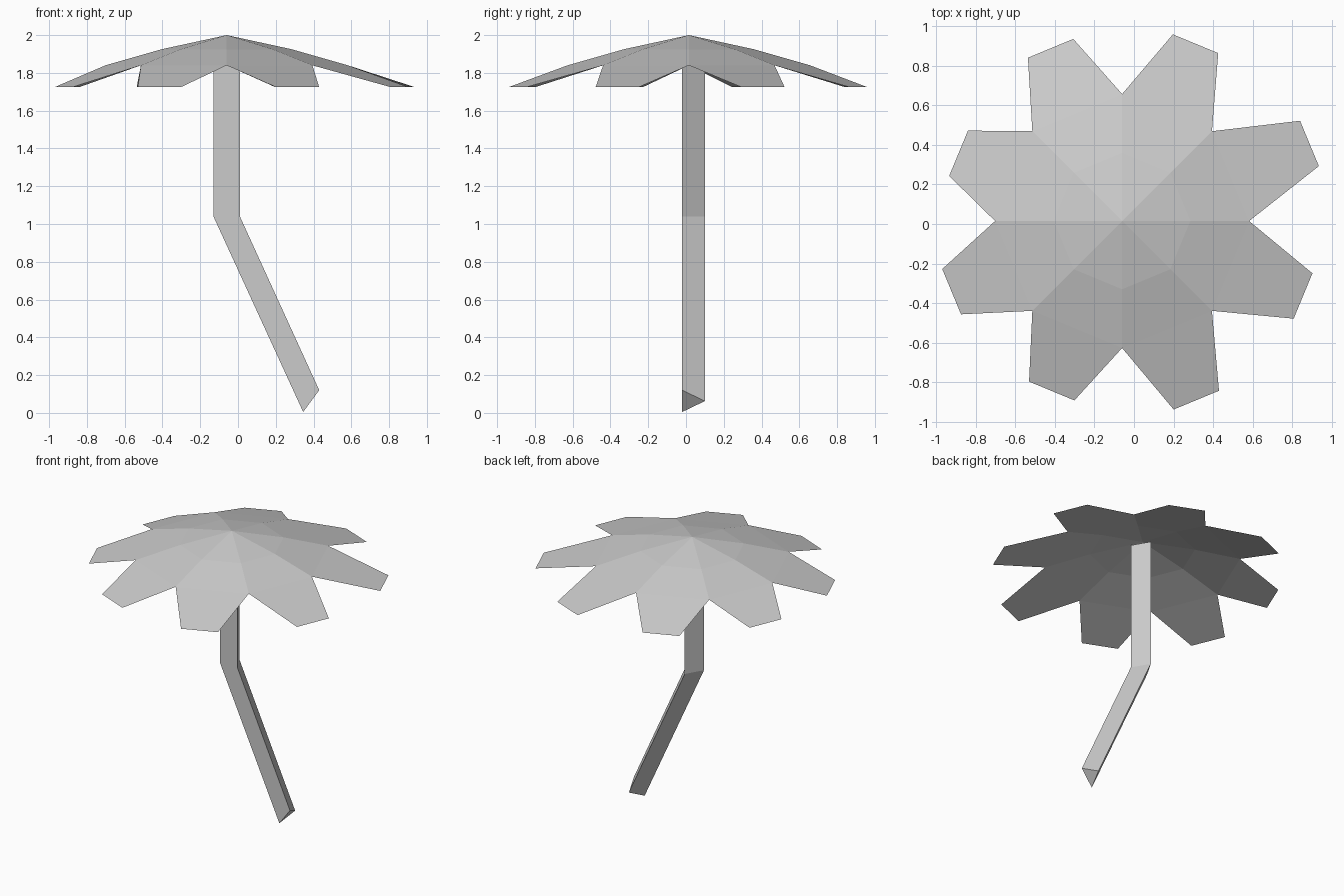
import bpy, bmesh
from math import sin, cos, pi
from mathutils import Vector

cube = bpy.data.objects.get("Cube")
if cube:
    bpy.data.objects.remove(cube)

grey = bpy.data.materials.new("light grey")
grey.use_nodes = True
colour = (0.6, 0.6, 0.6, 1)
grey.diffuse_color = colour
grey.node_tree.nodes["Principled BSDF"].inputs["Base Color"].default_value = colour


def finish(bm, name):
    mesh = bpy.data.meshes.new(name)
    bm.to_mesh(mesh)
    bm.free()
    mesh.materials.append(grey)
    obj = bpy.data.objects.new(name, mesh)
    bpy.context.collection.objects.link(obj)


# Leaf canopy: a thin faceted dome whose eight sides extend into leaves
centre = Vector((-0.06, 0.015, 0))
leaf_reach = [1.025, 0.97, 0.945, 0.895, 0.933, 0.93, 0.98, 0.99]
leaf_half_width = 0.124
count = len(leaf_reach)
bm = bmesh.new()


def polar(radius, angle, z):
    return centre + Vector((radius * cos(angle), radius * sin(angle), z))


apex = bm.verts.new(polar(0, 0, 2.0))
step = 2 * pi / count
inner = [bm.verts.new(polar(0.345, i * step, 1.925)) for i in range(count)]
outer = [bm.verts.new(polar(0.642, i * step, 1.84)) for i in range(count)]
for i, reach in enumerate(leaf_reach):
    j = (i + 1) % count
    angle = (i + 0.5) * step
    middle = polar(reach, angle, 1.725)
    side = Vector((-sin(angle), cos(angle), 0)) * leaf_half_width
    tip_a, tip_b = bm.verts.new(middle - side), bm.verts.new(middle + side)
    bm.faces.new((apex, inner[i], inner[j]))
    bm.faces.new((inner[i], outer[i], outer[j], inner[j]))
    bm.faces.new((outer[i], tip_a, tip_b, outer[j]))
finish(bm, "leaf_canopy")

# Trunk: a three-sided post with one bend, given by its left and right edges in x, z
front_y, back_y = -0.02, 0.10
sections = [((0.345, 0.005), (0.43, 0.12)),
            ((-0.13, 1.04), (0.01, 1.04)),
            ((-0.13, 1.965), (0.01, 1.965))]
bm = bmesh.new()
rings = []
for (xa, za), (xb, zb) in sections:
    points = [(xa, front_y, za), (xb, front_y, zb),
              ((xa + xb) / 2, back_y, (za + zb) / 2)]
    rings.append([bm.verts.new(p) for p in points])
for low, high in zip(rings, rings[1:]):
    for i in range(3):
        j = (i + 1) % 3
        bm.faces.new((low[i], low[j], high[j], high[i]))
bm.faces.new(rings[0][::-1])
bm.faces.new(rings[-1])
bmesh.ops.recalc_face_normals(bm, faces=bm.faces)
finish(bm, "trunk")
